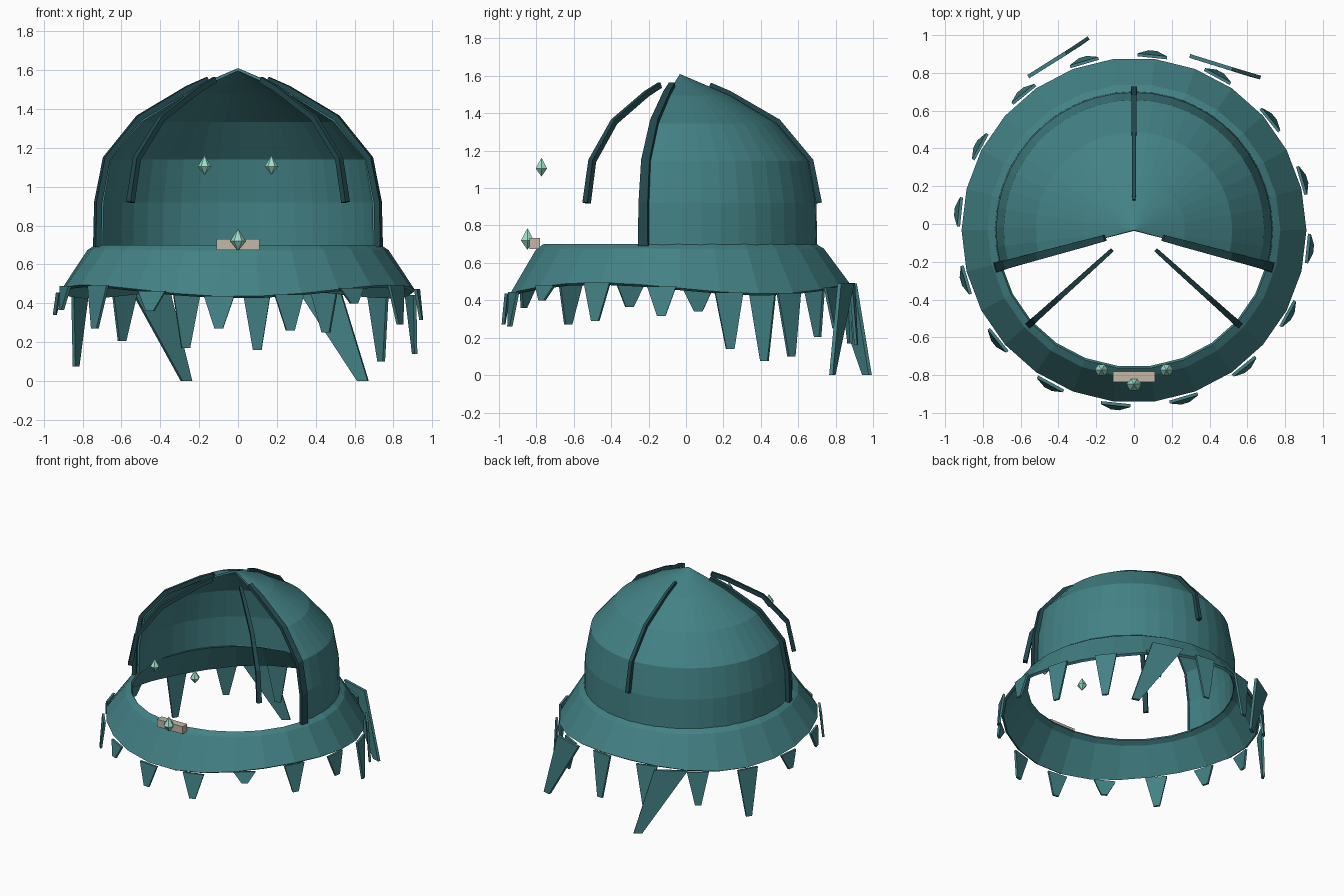
import bpy, bmesh
from math import sin, cos, radians, hypot, pi

if "Cube" in bpy.data.objects:
    bpy.data.objects.remove(bpy.data.objects["Cube"])

CY = -0.033  # y of the shared vertical axis


def mat(name, rgb):
    m = bpy.data.materials.new(name)
    m.diffuse_color = (*rgb, 1)
    m.use_nodes = True
    m.node_tree.nodes["Principled BSDF"].inputs["Base Color"].default_value = m.diffuse_color
    return m


CLOTH = mat("teal_cloth", (0.055, 0.22, 0.235))
DARK = mat("dark_teal", (0.016, 0.065, 0.075))
GEM = mat("mint_gem", (0.33, 0.75, 0.6))
BONE = mat("bone", (0.56, 0.48, 0.38))


def make(name, verts, faces, material, solid=0):
    me = bpy.data.meshes.new(name)
    me.from_pydata(verts, [], faces)
    bm = bmesh.new()
    bm.from_mesh(me)
    bmesh.ops.remove_doubles(bm, verts=bm.verts, dist=1e-5)
    bmesh.ops.recalc_face_normals(bm, faces=bm.faces)
    bm.to_mesh(me)
    bm.free()
    me.materials.append(material)
    ob = bpy.data.objects.new(name, me)
    bpy.context.collection.objects.link(ob)
    if solid:
        mod = ob.modifiers.new("thickness", 'SOLIDIFY')
        mod.thickness = solid
        mod.offset = -1
    return ob


def polar(r, a, z):
    return (r * cos(a), CY + r * sin(a), z)


def grid_faces(rows, cols):
    return [(i * cols + j, i * cols + j + 1, (i + 1) * cols + j + 1, (i + 1) * cols + j)
            for i in range(rows - 1) for j in range(cols - 1)]


def slab(name, front, back, material):
    """Closed box between two quads."""
    return make(name, front + back, [(0, 1, 2, 3), (7, 6, 5, 4)] +
                [(k, (k + 1) % 4, 4 + (k + 1) % 4, 4 + k) for k in range(4)], material)


# Hood: partial revolve with an open front
hood = [(0.735, 0.69), (0.73, 0.92), (0.69, 1.145), (0.52, 1.345), (0.27, 1.495), (0, 1.61)]
N = 26
verts = [polar(r, radians(-15 + 210 * j / N), z) for r, z in hood for j in range(N + 1)]
faces = grid_faces(len(hood), N + 1)
faces = faces[:-N] + [f[:3] for f in faces[-N:]]
make("hood_shell", verts, faces, CLOTH, 0.015)


# Mantle: flared collar ring with a wavy hem
def hem(a):
    return 0.465 - 0.03 * sin(3 * a)


verts = []
for r, t in ((0.735, 0), (0.775, 0.11), (0.913, 1)):
    for j in range(27):
        a = 2 * pi * j / 26
        verts.append(polar(r, a, 0.70 + (hem(a) - 0.70) * t))
make("mantle", verts, grid_faces(3, 27), CLOTH, 0.02)

# Ribs following the hood profile
arc = [(0.16, 1.55), (0.265, 1.505), (0.525, 1.355), (0.70, 1.145), (0.745, 0.92), (0.75, 0.69)]


def rib(name, deg, count, width):
    a = radians(deg)
    pts = arc[:count]
    verts = []
    for i, (r, z) in enumerate(pts):
        p, q = pts[max(i - 1, 0)], pts[min(i + 1, count - 1)]
        dr, dz = q[0] - p[0], q[1] - p[1]
        ln = hypot(dr, dz)
        nr, nz = -dz / ln, dr / ln
        w = width * (0.6 + 0.4 * i / (count - 1)) / 2
        for s, d in ((-w, -0.015), (w, -0.015), (w, 0.015), (-w, 0.015)):
            x, y, zz = polar(r + nr * d, a, z + nz * d)
            verts.append((x - s * sin(a), y + s * cos(a), zz))
    faces = [(4 * i + k, 4 * i + (k + 1) % 4, 4 * i + 4 + (k + 1) % 4, 4 * i + 4 + k)
             for i in range(count - 1) for k in range(4)]
    e = 4 * (count - 1)
    make(name, verts, faces + [(3, 2, 1, 0), (e, e + 1, e + 2, e + 3)], DARK)


rib("back_rib", 90, 5, 0.03)
for side, e, f in (("right", -15, -42), ("left", 195, 222)):
    rib(side + "_edge_rib", e, 6, 0.055)
    rib(side + "_front_rib", f, 5, 0.035)

# Hanging tatters around the hem
tips = [0.16, 0.25, 0.10, 0.14, 0.315, 0.29, 0.40, 0.26,
        0.27, 0.36, 0.27, 0.365, 0.34, 0.075, 0.205, 0.17]
for i, tip in enumerate(tips):
    a = radians(84 - 22.5 * i)

    def quad(r):
        out = []
        for s, dr, z in ((-0.078, 0, hem(a)), (0.078, 0, hem(a)),
                         (0.022, 0.022, tip), (-0.022, 0.022, tip)):
            x, y, zz = polar(r + dr, a, z)
            out.append((x - s * sin(a), y + s * cos(a), zz))
        return out
    slab(f"tatter_{i + 1}", quad(0.918), quad(0.934), CLOTH)

# Two long trailing tails at the back
for name, pts in (("left_tail", [(-0.56, 0.78, 0.49), (-0.36, 0.905, 0.49),
                                 (-0.24, 0.985, 0), (-0.29, 0.95, 0)]),
                  ("right_tail", [(0.295, 0.89, 0.49), (0.52, 0.82, 0.49),
                                  (0.67, 0.775, 0), (0.615, 0.79, 0)])):
    dx, dy = pts[1][0] - pts[0][0], pts[1][1] - pts[0][1]
    ln = hypot(dx, dy)
    nx, ny = -dy / ln * 0.01, dx / ln * 0.01
    slab(name, [(x - nx, y - ny, z) for x, y, z in pts],
         [(x + nx, y + ny, z) for x, y, z in pts], CLOTH)


# Faceted gems: two floating eyes and one on the clasp
def gem(name, x, y, z, r):
    verts = [(x + r * cos(k * pi / 3), y + r * sin(k * pi / 3), z) for k in range(6)]
    verts += [(x, y, z + 1.65 * r), (x, y, z - 1.25 * r)]
    make(name, verts, [(k, (k + 1) % 6, t) for k in range(6) for t in (6, 7)], GEM)


gem("right_eye", 0.172, -0.773, 1.105, 0.035)
gem("left_eye", -0.172, -0.773, 1.105, 0.035)
gem("clasp_gem", 0, -0.848, 0.72, 0.04)

# Clasp bar
bar = [(-0.11, 0.675), (0.11, 0.675), (0.11, 0.732), (-0.11, 0.732)]
slab("clasp", [(x, -0.837, z) for x, z in bar], [(x, -0.78, z) for x, z in bar], BONE)
